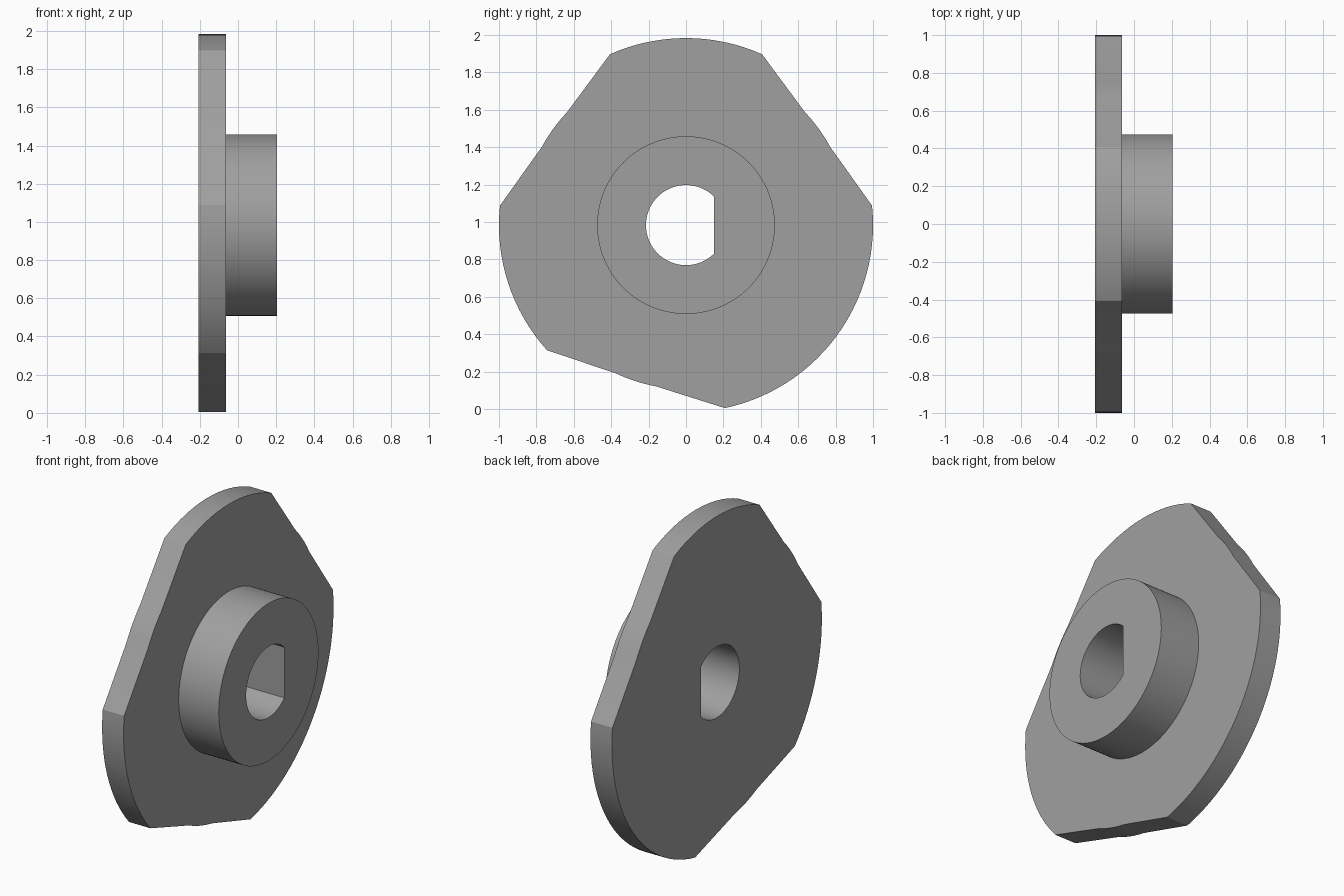
import bpy, bmesh, math

if "Cube" in bpy.data.objects:
    bpy.data.objects.remove(bpy.data.objects["Cube"])

CZ = 0.983                      # height of the bore axis
X0, X1, X2 = -0.206, -0.063, 0.204   # plate back, plate face, hub face
R, R_BUMP, R_HUB, R_BORE, FLAT = 1.0, 0.877, 0.475, 0.214, 0.15


def arc(r, a0, a1, step=3.0):
    """Points (y, z) on a circle about the axis, angles in degrees."""
    n = max(2, math.ceil(abs(a1 - a0) / step))
    return [(r * math.cos(math.radians(a0 + (a1 - a0) * i / n)),
             r * math.sin(math.radians(a0 + (a1 - a0) * i / n))) for i in range(n + 1)]


# Plate outline: three arcs joined by flats, each flat with a shallow bump midway
outline = []
for start, end, next_start in ((66, 114, 174), (174, 222, 282), (282, 366, 426)):
    outline += arc(R, start, end)
    mid = (end + next_start) / 2
    outline += arc(R_BUMP, mid - 7.5, mid + 7.5)

hub = arc(R_HUB, 0, 360)[:-1]
a = math.degrees(math.acos(FLAT / R_BORE))
bore = arc(R_BORE, a, 360 - a)  # closing segment is the flat of the D

bm = bmesh.new()


def loop(points, x):
    vs = [bm.verts.new((x, y, z + CZ)) for y, z in points]
    return vs, [bm.edges.new((vs[i - 1], vs[i])) for i in range(len(vs))]


def wall(l0, l1):
    v0, v1 = l0[0], l1[0]
    for i in range(len(v0)):
        bm.faces.new((v0[i - 1], v0[i], v1[i], v1[i - 1]))


def ring(outer, inner):
    bmesh.ops.triangle_fill(bm, use_beauty=True, edges=outer[1] + inner[1])


rim_back, rim_face = loop(outline, X0), loop(outline, X1)
hub_base, hub_face = loop(hub, X1), loop(hub, X2)
bore_back, bore_face = loop(bore, X0), loop(bore, X2)

ring(rim_back, bore_back)       # back of plate
ring(rim_face, hub_base)        # shoulder around hub
ring(hub_face, bore_face)       # end of hub
wall(rim_back, rim_face)
wall(hub_base, hub_face)
wall(bore_back, bore_face)
bmesh.ops.recalc_face_normals(bm, faces=bm.faces[:])

mesh = bpy.data.meshes.new("flanged_hub")
bm.to_mesh(mesh)
bm.free()

grey = bpy.data.materials.new("plain_grey")
grey.diffuse_color = (0.35, 0.35, 0.35, 1)
grey.use_nodes = True
grey.node_tree.nodes["Principled BSDF"].inputs["Base Color"].default_value = grey.diffuse_color
mesh.materials.append(grey)

part = bpy.data.objects.new("flanged_hub", mesh)
bpy.context.collection.objects.link(part)
bpy.context.view_layer.objects.active = part
part.select_set(True)
bpy.ops.object.shade_smooth_by_angle(angle=math.radians(6))
